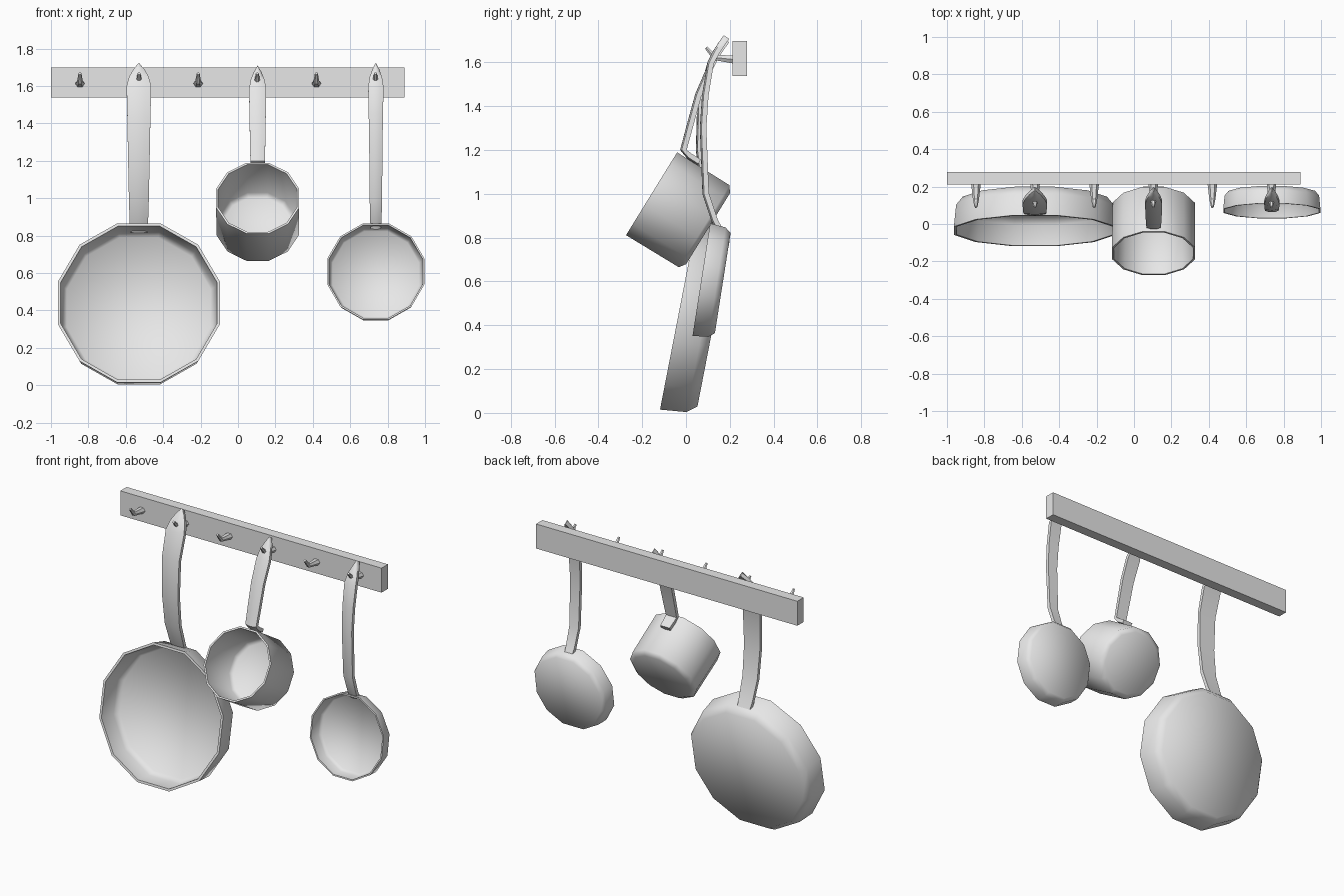
import bpy, bmesh, math
from mathutils import Vector

default_cube = bpy.data.objects.get("Cube")
if default_cube:
    bpy.data.objects.remove(default_cube, do_unlink=True)

SIDES = 12
grey = bpy.data.materials.new("light_grey")
grey.use_nodes = True
grey.diffuse_color = (0.8, 0.8, 0.8, 1)
bsdf = next(n for n in grey.node_tree.nodes if n.type == 'BSDF_PRINCIPLED')
bsdf.inputs["Base Color"].default_value = grey.diffuse_color


def loft(name, rings, angle):
    """Skin a list of closed rings and cap both ends."""
    bm = bmesh.new()
    rows = [[bm.verts.new(p) for p in ring] for ring in rings]
    n = len(rows[0])
    for a, b in zip(rows, rows[1:]):
        for i in range(n):
            j = (i + 1) % n
            bm.faces.new((a[i], a[j], b[j], b[i]))
    bm.faces.new(rows[0])
    bm.faces.new(rows[-1])
    bmesh.ops.recalc_face_normals(bm, faces=bm.faces)
    mesh = bpy.data.meshes.new(name)
    bm.to_mesh(mesh)
    bm.free()
    mesh.materials.append(grey)
    obj = bpy.data.objects.new(name, mesh)
    bpy.context.collection.objects.link(obj)
    bpy.ops.object.select_all(action='DESELECT')
    obj.select_set(True)
    bpy.context.view_layer.objects.active = obj
    bpy.ops.object.shade_smooth_by_angle(angle=math.radians(angle))
    return obj


def vessel(name, centre, tilt, profile):
    """Open twelve-sided vessel; profile is (distance to flat, depth)."""
    t = math.radians(tilt)
    up = Vector((0, math.sin(t), math.cos(t)))
    back = Vector((0, math.cos(t), -math.sin(t)))
    rings = []
    for flat, depth in profile:
        r = flat / math.cos(math.pi / SIDES)
        ring = []
        for k in range(SIDES):
            a = math.tau * (k + 0.5) / SIDES
            ring.append(Vector(centre) + Vector((r * math.cos(a), 0, 0))
                        + up * r * math.sin(a) + back * depth)
        rings.append(ring)
    return loft(name, rings, 60)


def sweep(name, x, path, section, angle):
    """Sweep a section along (y, z, width, thickness) points."""
    rings = []
    for i, (y, z, w, d) in enumerate(path):
        p, q = path[max(i - 1, 0)], path[min(i + 1, len(path) - 1)]
        tangent = Vector((q[0] - p[0], q[1] - p[1])).normalized()
        ny, nz = tangent.y, -tangent.x
        rings.append([(x + u * w, y + v * d * ny, z + v * d * nz)
                      for u, v in section])
    return loft(name, rings, angle)


def pan_profile(s):
    return [(a * s, d * s) for a, d in (
        (0.385, 0.148), (0.408, 0.112), (0.418, 0), (0.433, 0),
        (0.421, 0.12), (0.386, 0.165))]


# Wall rail
bpy.ops.mesh.primitive_cube_add(size=1, location=(-0.055, 0.245, 1.618))
rail = bpy.context.object
rail.name = "rail"
rail.scale = (1.89, 0.066, 0.16)
bpy.ops.object.transform_apply(location=False, rotation=False, scale=True)
rail.data.materials.append(grey)

# Upturned hooks
hook_section = [(math.cos(math.tau * k / 6), math.sin(math.tau * k / 6))
                for k in range(6)]
hook_path = [(0.225, 1.612, 0.027, 0.022), (0.13, 1.622, 0.016, 0.014),
             (0.092, 1.667, 0.008, 0.008)]
for k in range(6):
    sweep(f"hook_{k + 1}", -0.845 + 0.316 * k, hook_path, hook_section, 40)

# Pans and pot
vessel("large_pan", (-0.53, -0.036, 0.44), 11, pan_profile(1))
vessel("small_pan", (0.737, 0.07, 0.608), 8.9, pan_profile(0.6))
vessel("pot", (0.105, -0.157, 1.0), 31.7,
       [(0.18, 0.288), (0.202, 0.27), (0.211, 0), (0.222, 0),
        (0.22, 0.282), (0.19, 0.303)])

# Handles: flat back, softly bowed front, pointed top
handle_section = [(-1, -1), (1, -1), (1, 0.5), (0.5, 0.9), (0, 1),
                  (-0.5, 0.9), (-1, 0.5)]


def handle(name, x, top, bottom, half, path):
    tip = [(0.185, top, 0.05), (0.163, top - 0.03, 0.45),
           (0.137, top - 0.07, 0.8), (0.112, top - 0.12, 1)]
    rows = [(y, z, half * f, 0.015) for y, z, f in tip]
    for i, (y, z) in enumerate(path):
        f = (i + 1) / len(path)
        rows.append((y, z, half + (bottom - half) * f, 0.015))
    return sweep(name, x, rows, handle_section, 50)


handle("large_pan_handle", -0.53, 1.715, 0.045, 0.066,
       [(0.066, 1.43), (0.06, 1.2), (0.083, 1.0), (0.128, 0.87), (0.15, 0.82)])
handle("small_pan_handle", 0.737, 1.715, 0.028, 0.041,
       [(0.088, 1.45), (0.078, 1.3), (0.09, 1.0), (0.13, 0.88), (0.15, 0.84)])
handle("pot_handle", 0.105, 1.7, 0.034, 0.046,
       [(0.056, 1.45), (0.015, 1.3), (-0.012, 1.2), (0.015, 1.172),
        (0.06, 1.143)])
